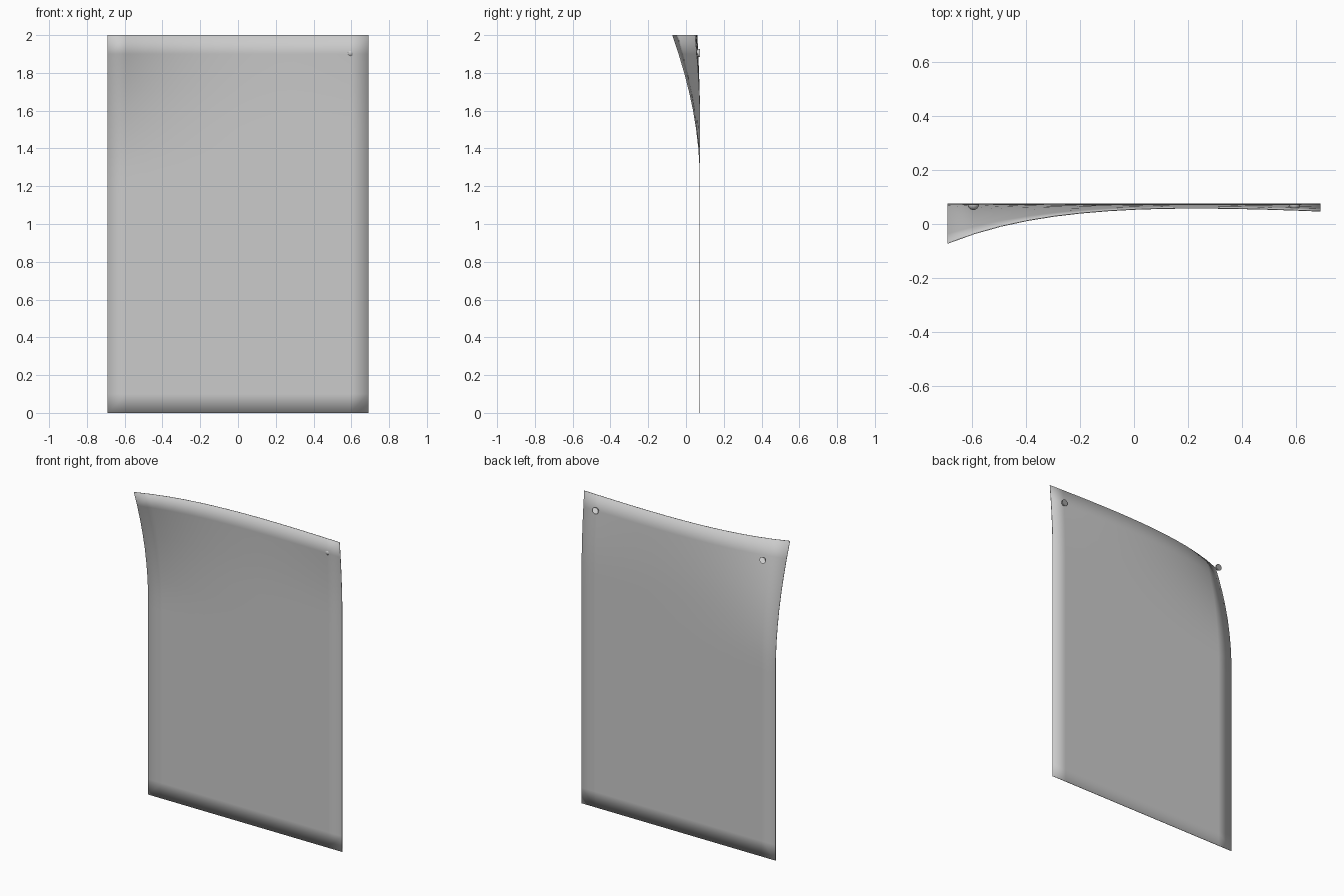
import bpy, bmesh, math
from mathutils import Matrix

if "Cube" in bpy.data.objects:
    bpy.data.objects.remove(bpy.data.objects["Cube"])

HALF_W, HEIGHT, BACK_Y, THICK = 0.69, 2.0, 0.075, 0.003


def ramp(z, start, power=1.67):
    return (max(0.0, z - start) / (HEIGHT - start)) ** power


def curl(x, z):
    """Forward bend of the sheet: strong at the top left, slight along the top."""
    u = max(0.0, (HALF_W - x) / (2 * HALF_W))
    left = 0.133 * u ** 4.16 * ramp(z, 1.28)
    top = (0.012 + 0.014 * max(0.0, x / HALF_W) ** 2) * ramp(z, 1.55)
    return left + top


def finish(bm, name):
    mesh = bpy.data.meshes.new(name)
    bmesh.ops.recalc_face_normals(bm, faces=bm.faces)
    for f in bm.faces:
        f.smooth = True
    bm.to_mesh(mesh)
    bm.free()
    ob = bpy.data.objects.new(name, mesh)
    bpy.context.collection.objects.link(ob)
    return ob


# Paper sheet: thin closed slab, soft-shaded around the rim
NX, NZ = 14, 20
xs = [-HALF_W + 2 * HALF_W * i / NX for i in range(NX + 1)]
zs = [HEIGHT * j / NZ for j in range(NZ + 1)]
bm = bmesh.new()
back, front = [[[bm.verts.new((x, BACK_Y - offset - curl(x, z), z)) for x in xs] for z in zs]
               for offset in (0.0, THICK)]
for g in (back, front):
    for j in range(NZ):
        for i in range(NX):
            bm.faces.new((g[j][i], g[j][i + 1], g[j + 1][i + 1], g[j + 1][i]))
for j in (0, NZ):
    for i in range(NX):
        bm.faces.new((back[j][i], back[j][i + 1], front[j][i + 1], front[j][i]))
for i in (0, NX):
    for j in range(NZ):
        bm.faces.new((back[j][i], back[j + 1][i], front[j + 1][i], front[j][i]))
finish(bm, "paper_sheet")

# Pins: small domes facing forward, flat against the wall side
for side, x in (("left", -0.595), ("right", 0.595)):
    bm = bmesh.new()
    bmesh.ops.create_uvsphere(bm, u_segments=16, v_segments=12, radius=0.021)
    bmesh.ops.bisect_plane(bm, geom=bm.verts[:] + bm.edges[:] + bm.faces[:],
                           plane_co=(0, 0, 0), plane_no=(0, 0, -1), clear_outer=True)
    bmesh.ops.holes_fill(bm, edges=[e for e in bm.edges if e.is_boundary], sides=0)
    bmesh.ops.transform(bm, verts=bm.verts, matrix=Matrix.Translation((x, 0.073, 1.905))
                        @ Matrix.Rotation(math.pi / 2, 4, 'X'))
    finish(bm, side + "_pin")
